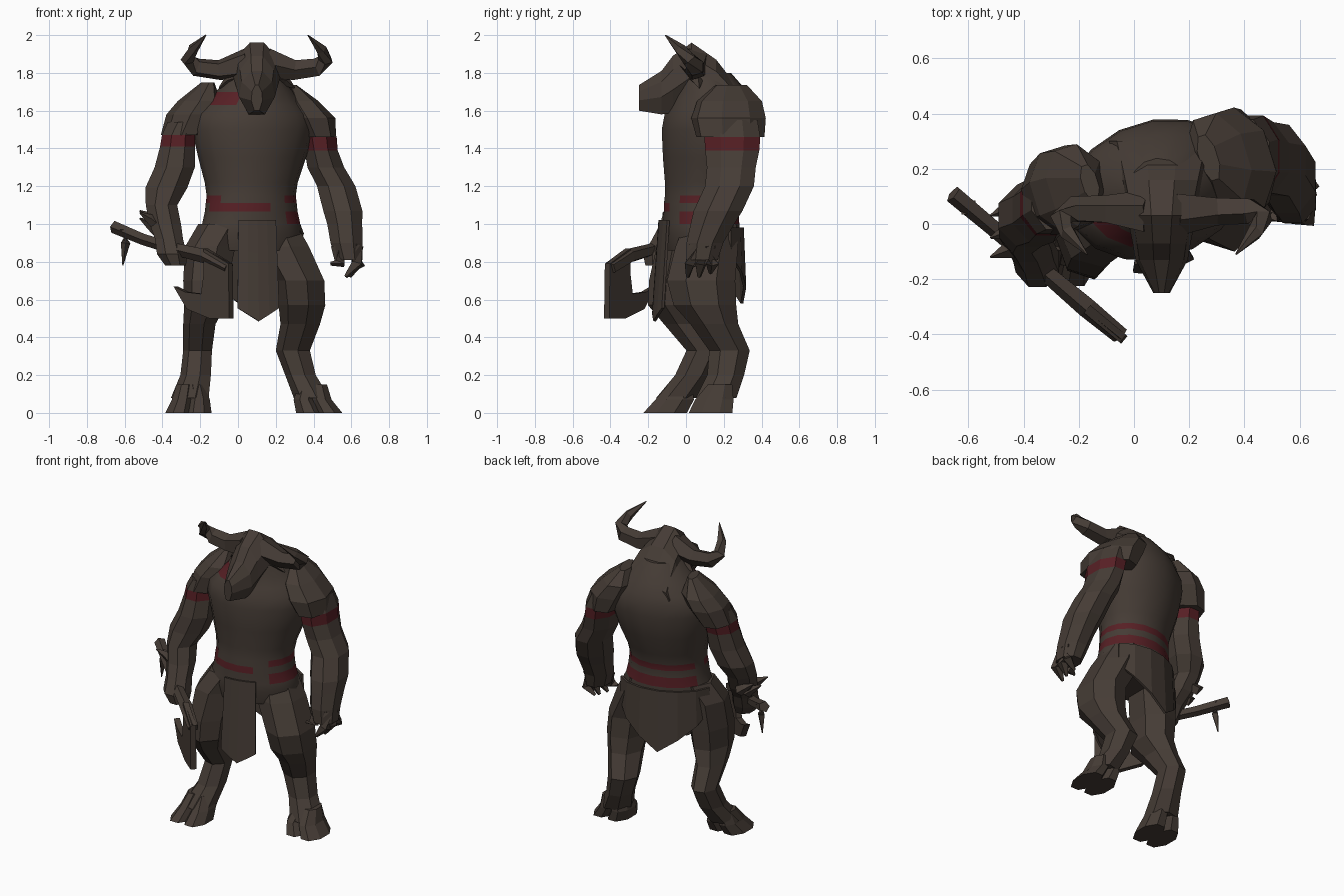
import bpy, bmesh, math
from mathutils import Vector

if "Cube" in bpy.data.objects:
    bpy.data.objects.remove(bpy.data.objects["Cube"], do_unlink=True)

YAW = 0.3  # the body is twisted, left shoulder back


def material(name, rgb):
    m = bpy.data.materials.new(name)
    m.use_nodes = True
    col = (*rgb, 1)
    m.diffuse_color = col
    b = next(n for n in m.node_tree.nodes if n.type == 'BSDF_PRINCIPLED')
    b.inputs["Base Color"].default_value = col
    b.inputs["Roughness"].default_value = 0.9
    return m


BROWN = material("dark_brown", (0.060, 0.045, 0.036))
RED = material("dark_red", (0.095, 0.014, 0.018))


def finish(name, bm, red=None, smooth=False):
    bmesh.ops.recalc_face_normals(bm, faces=bm.faces)
    if red:
        for f in bm.faces:
            f.material_index = int(red(f.calc_center_median()))
    me = bpy.data.meshes.new(name)
    bm.to_mesh(me)
    bm.free()
    me.materials.append(BROWN)
    me.materials.append(RED)
    ob = bpy.data.objects.new(name, me)
    bpy.context.collection.objects.link(ob)
    if smooth:
        bpy.ops.object.select_all(action='DESELECT')
        ob.select_set(True)
        bpy.context.view_layer.objects.active = ob
        bpy.ops.object.shade_smooth_by_angle(angle=math.radians(35))
    return ob


def skin(name, loops, **kw):
    """Bridge a list of point loops and cap both ends."""
    bm = bmesh.new()
    vs = [[bm.verts.new(p) for p in lp] for lp in loops]
    n = len(vs[0])
    for a, b in zip(vs, vs[1:]):
        for i in range(n):
            j = (i + 1) % n
            bm.faces.new((a[i], a[j], b[j], b[i]))
    bm.faces.new(vs[0])
    bm.faces.new(vs[-1])
    return finish(name, bm, **kw)


def ellipse(x, y, a, rx, ry, yaw=YAW):
    u, v = rx * math.cos(a), ry * math.sin(a)
    return (x + u * math.cos(yaw) - v * math.sin(yaw),
            y + u * math.sin(yaw) + v * math.cos(yaw))


def loft(name, rings, n=7, yaw=YAW, **kw):
    """Stack level ellipses (z, x, y, rx, ry)."""
    return skin(name, [[(*ellipse(x, y, math.tau * (i + .5) / n, rx, ry, yaw), z)
                        for i in range(n)] for z, x, y, rx, ry in rings], **kw)


def tube(name, path, n=5):
    """Tube through (x, y, z, radius) points."""
    pts = [Vector(p[:3]) for p in path]
    loops = []
    for k, p in enumerate(pts):
        d = pts[min(k + 1, len(pts) - 1)] - pts[max(k - 1, 0)]
        s = d.cross(Vector((0, 0, 1)))
        if s.length < 0.1 * d.length:
            s = d.cross(Vector((0, 1, 0)))
        s.normalize()
        t = d.normalized().cross(s)
        loops.append([p + path[k][3] * (s * math.cos(math.tau * i / n) + t * math.sin(math.tau * i / n))
                      for i in range(n)])
    return skin(name, loops)


# Torso with painted neck patch and waist bands
def torso_red(c):
    if 1.63 < c.z < 1.70:
        return -0.14 < c.x < 0.0 and c.y < 0.22
    right_bit = c.x > 0.22 and c.y < 0.12
    if 1.11 < c.z < 1.15:
        return c.y > 0.15 or right_bit or (c.x < -0.06 and c.y < 0.02)
    if 1.065 < c.z < 1.11:
        return c.y < 0 and c.x < 0.2
    return 1.0 < c.z < 1.065 and (c.y > 0.15 or right_bit)


loft("torso", [(.86, .07, .08, .26, .18), (.95, .07, .08, .285, .2), (1.0, .07, .08, .265, .2),
               (1.065, .07, .08, .25, .195), (1.11, .07, .08, .245, .195), (1.15, .07, .085, .24, .195),
               (1.22, .07, .095, .25, .205), (1.35, .075, .115, .29, .235), (1.5, .08, .125, .33, .25),
               (1.58, .08, .13, .32, .24), (1.63, .08, .135, .27, .22), (1.70, .09, .135, .21, .19),
               (1.80, .1, .1, .12, .14)],
     n=16, red=torso_red, smooth=True)

# Head: cross-sections (y, top, bottom, half width) from nape to muzzle
skin("head", [[(.1 + w * sx, y, b + (t - b) * h) for sx, h in
               ((-.45, 0), (.45, 0), (1, .4), (.85, .75), (.3, 1), (-.3, 1), (-.85, .75), (-1, .4))]
              for y, t, b, w in ((.30, 1.69, 1.56, .19), (.16, 1.87, 1.62, .155), (.03, 1.96, 1.66, .125),
                                 (-.07, 1.89, 1.59, .105), (-.13, 1.81, 1.58, .095),
                                 (-.25, 1.735, 1.60, .03))])

# Horns and ears, mirrored about the head
for side, s in (("left", 1), ("right", -1)):
    tube(side + "_horn", [(.1 + s * dx, y, z, r) for dx, y, z, r in
                          ((.05, .04, 1.85, .085), (.2, .05, 1.815, .055), (.32, .05, 1.83, .05),
                           (.365, .02, 1.87, .04), (.34, -.03, 1.925, .03), (.27, -.11, 2.0, .003))])
    tube(side + "_ear", [(.1 + s * .08, .04, 1.78, .04), (.1 + s * .15, .06, 1.76, .03),
                         (.1 + s * .2, .07, 1.72, .004)], 4)

# Shoulder pads
loft("left_shoulder_pad", [(1.735, .27, .24, .035, .09), (1.65, .305, .23, .115, .18), (1.56, .365, .225, .145, .205),
                           (1.46, .40, .235, .11, .19)], 8)
loft("right_shoulder_pad", [(1.75, -.16, .15, .03, .07), (1.65, -.205, .14, .11, .155), (1.58, -.25, .125, .125, .165),
                            (1.47, -.30, .1, .105, .145)], 8)

# Arms with red bands
loft("left_arm", [(1.55, .39, .24, .11, .15), (1.46, .43, .245, .1, .16), (1.39, .44, .245, .095, .155),
                  (1.3, .465, .24, .105, .14), (1.2, .52, .23, .11, .14), (1.07, .555, .17, .112, .14),
                  (1.0, .565, .14, .1, .125), (.9, .575, .1, .092, .105), (.81, .59, .085, .075, .09)],
     8, 0, red=lambda c: 1.39 < c.z < 1.46)
loft("right_arm", [(1.54, -.28, .1, .1, .13), (1.47, -.315, .08, .095, .125), (1.41, -.32, .07, .1, .12),
                   (1.3, -.335, .05, .115, .125), (1.19, -.38, .03, .12, .12), (1.1, -.405, -.01, .09, .105),
                   (1.0, -.385, -.05, .09, .095), (.92, -.365, -.1, .08, .085), (.84, -.35, -.14, .085, .095),
                   (.78, -.33, -.15, .06, .07)],
     8, 0, red=lambda c: 1.41 < c.z < 1.47)

# Clawed fingers of the open hand
for i, (x, y, z, tx) in enumerate(((.57, .02, .72, .62), (.59, .08, .72, .62), (.58, .14, .74, .63), (.49, .03, .79, .53))):
    tube(f"left_finger_{i + 1}", [(tx, y * .6 + .04, .88, .04), (tx + .01, y, .79, .035), (x, y - .01, z, .01)], 4)

# Bracer spikes on the right forearm
for i, (dy, z) in enumerate(((-.02, 1.0), (-.09, 1.03), (.06, 1.04))):
    tube(f"bracer_spike_{i + 1}", [(-.43, dy, z - .03, .035), (-.47, dy - .01, z, .025), (-.52, dy - .03, z + .03, .004)], 4)

# Legs with split hooves
LEFT_LEG = [(1.0, .2, .13, .12, .14), (.88, .245, .11, .145, .17), (.7, .335, .08, .135, .185),
            (.57, .345, .1, .13, .17), (.47, .335, .15, .11, .13), (.33, .295, .23, .095, .11),
            (.2, .335, .21, .085, .1), (.08, .395, .16, .1, .11)]
RIGHT_LEG = [(1.0, -.07, .04, .14, .15), (.88, -.14, 0, .14, .16), (.7, -.165, -.03, .125, .17),
             (.57, -.17, -.04, .115, .165), (.47, -.2, .01, .09, .13), (.33, -.21, .1, .08, .1),
             (.2, -.22, .04, .085, .1), (.08, -.25, -.05, .105, .11)]
for side, rings, fx, fy in (("left", LEFT_LEG, .43, .13), ("right", RIGHT_LEG, -.262, -.11)):
    loft(side + "_leg", rings, 7, 0)
    x, y = rings[-1][1:3]
    for toe, s in (("inner", -1), ("outer", 1)):
        loft(f"{side}_{toe}_hoof", [(.15, x + s * .03, y + .02, .05, .07), (.07, x + s * .045, y - .01, .06, .11),
                                    (0, fx + s * .053, fy, .075, .125)], 8, 0)


# Loincloth sheets wrapped round the hips
def cloth(name, mid, half, cols, bottom, top, flare):
    bm = bmesh.new()
    grid = []
    for i in range(cols + 1):
        t = 2 * i / cols - 1
        col = []
        for k in range(4):
            z = top + (bottom(t) - top) * k / 3
            g = flare * (top - z)
            a = math.radians(mid + half * t)
            col.append(bm.verts.new((*ellipse(.07, .08, a, .295 + g, .21 + g), z)))
        grid.append(col)
    for a, b in zip(grid, grid[1:]):
        for k in range(3):
            bm.faces.new((a[k], b[k], b[k + 1], a[k + 1]))
    ob = finish(name, bm)
    mod = ob.modifiers.new("thickness", 'SOLIDIFY')
    mod.thickness = 0.015
    mod.offset = 0


cloth("front_loincloth", 264, 20, 4, lambda t: .485 + .07 * abs(t), 1.02, .07)
cloth("back_loincloth", 90, 70, 6, lambda t: .58 + .25 * abs(t), .98, .04)

# Axe: shaft, rear spike and crescent blade in the plane of the shaft
tube("axe_shaft", [(-.655, .11, .985, .035), (-.5, -.02, .92, .032), (-.36, -.14, .875, .032), (-.17, -.3, .83, .04),
                   (-.05, -.4, .765, .035)], 5)
tube("axe_rear_spike", [(-.60, .06, .97, .035), (-.595, .055, .9, .025), (-.61, .065, .78, .003)], 4)
outline = [(-.17, .87), (-.04, .79), (-.035, .5), (-.14, .5), (-.26, .55), (-.33, .67),
           (-.27, .64), (-.185, .63), (-.17, .74)]
skin("axe_blade", [[(x + d * .64, -.42 + (-.035 - x) * .83 + d * .77, z) for x, z in outline]
                   for d in (-.018, .018)])
